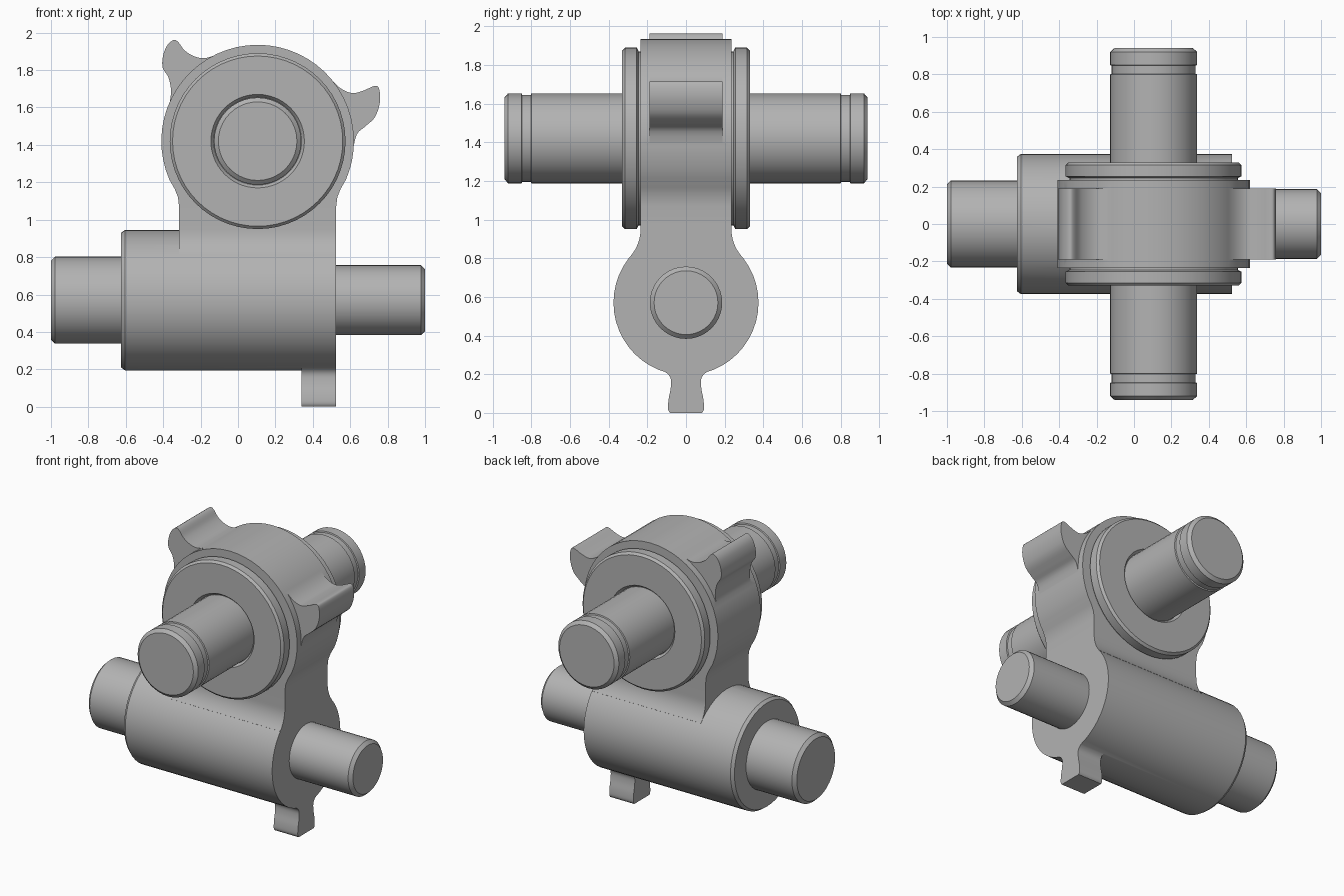
import bpy, bmesh, math
from mathutils import Matrix, Vector

if "Cube" in bpy.data.objects:
    bpy.data.objects.remove(bpy.data.objects["Cube"], do_unlink=True)

GREY = (0.45, 0.45, 0.45, 1)
steel = bpy.data.materials.new("plain grey steel")
steel.use_nodes = True
steel.diffuse_color = GREY
steel.node_tree.nodes["Principled BSDF"].inputs["Base Color"].default_value = GREY

CX, DRUM_Z, DRUM_R = 0.105, 1.42, 0.515
BARREL_Z, BARREL_R = 0.57, 0.375
HALF = 0.235            # half thickness of drum and neck
X0, X1 = CX - 0.42, CX + 0.42


def finish(bm, name):
    bmesh.ops.recalc_face_normals(bm, faces=bm.faces)
    mesh = bpy.data.meshes.new(name)
    bm.to_mesh(mesh)
    bm.free()
    mesh.materials.append(steel)
    obj = bpy.data.objects.new(name, mesh)
    bpy.context.collection.objects.link(obj)
    return obj


def smooth(obj):
    bpy.ops.object.select_all(action='DESELECT')
    obj.select_set(True)
    bpy.context.view_layer.objects.active = obj
    bpy.ops.object.shade_smooth_by_angle(angle=math.radians(30))


def prism(name, outline, axis, lo, hi):
    """Extrude an outline of (u, z) points along x or y."""
    bm = bmesh.new()
    place = (lambda u, z: (lo, u, z)) if axis == 'X' else (lambda u, z: (u, lo, z))
    face = bm.faces.new([bm.verts.new(place(u, z)) for u, z in outline])
    grown = bmesh.ops.extrude_face_region(bm, geom=[face])["geom"]
    shift = Vector((hi - lo, 0, 0) if axis == 'X' else (0, hi - lo, 0))
    bmesh.ops.translate(bm, vec=shift, verts=[v for v in grown if isinstance(v, bmesh.types.BMVert)])
    return finish(bm, name)


def lathe(name, profile, axis, centre, steps=40):
    """Turn a profile of (distance, radius) points about a line along axis."""
    along = Vector(axis)
    bm = bmesh.new()
    rings = []
    for d, r in profile:
        ring = []
        for i in range(steps):
            a = math.tau * i / steps
            side = Vector((along.y, along.x, 0)) * math.cos(a) + Vector((0, 0, math.sin(a)))
            ring.append(bm.verts.new(Vector(centre) + along * d + side * r))
        rings.append(ring)
    for a, b in zip(rings, rings[1:]):
        for i in range(steps):
            j = (i + 1) % steps
            bm.faces.new((a[i], a[j], b[j], b[i]))
    bm.faces.new(rings[0])
    bm.faces.new(rings[-1])
    return finish(bm, name)


def arc(cu, cz, r, start, end, n):
    angles = [math.radians(start + (end - start) * i / n) for i in range(n + 1)]
    return [(cu + r * math.cos(a), cz + r * math.sin(a)) for a in angles]


def mirrored(half, centre=0):
    """Close an outline by mirroring its right half about u = centre."""
    return half + [(2 * centre - u, z) for u, z in reversed(half)]


def smooth_path(points, n=4):
    """Catmull-Rom curve through points."""
    pts = [Vector(p) for p in [points[0]] + points + [points[-1]]]
    out = []
    for a, b, c, d in zip(pts, pts[1:], pts[2:], pts[3:]):
        for i in range(n):
            t = i / n
            out.append(tuple(0.5 * (2 * b + (c - a) * t + (2 * a - 5 * b + 4 * c - d) * t**2
                                    + (3 * b - a - 3 * c + d) * t**3)))
    return out + [points[-1]]


# Drum with straight neck running down into the barrel
top = arc(CX, DRUM_Z, DRUM_R, -23.5, 203.5, 36)
flare = [(CX + 0.444, 1.165), (CX + 0.426, 1.12), (X1, 1.07), (X1, 0.65)]
left_flare = [(2 * CX - u, z) for u, z in flare]
housing = prism("housing", top + left_flare + flare[::-1], 'Y', -HALF, HALF)

# Barrel, chamfered at its left end
barrel = lathe("barrel", [(-0.625, 0.36), (-0.605, BARREL_R), (X1, BARREL_R)],
               (1, 0, 0), (0, 0, BARREL_Z), 48)

# Concave fillets between neck and barrel
fillet = arc(HALF + 0.21, 0.95, 0.21, 180, 220.5, 8)
saddle = prism("saddle", mirrored(fillet + [(0.2, 0.7)]), 'X', X0, X1)

# Foot tab under the barrel
foot_half = smooth_path([(0.17, 0.238), (0.11, 0.213), (0.08, 0.18), (0.079, 0.13),
                         (0.09, 0.07), (0.093, 0.02), (0.083, 0.0)])
foot = prism("foot_tab", mirrored([(0.15, 0.35)] + foot_half), 'X', 0.34, X1)

# Two curled lugs on the drum
lug_left = smooth_path([(-0.375, 1.58), (-0.358, 1.68), (-0.372, 1.76), (-0.402, 1.81),
                        (-0.402, 1.87), (-0.38, 1.93), (-0.345, 1.96), (-0.32, 1.95),
                        (-0.285, 1.905), (-0.23, 1.872), (-0.17, 1.865), (-0.08, 1.895)])
lug_right = smooth_path([(0.48, 1.77), (0.545, 1.705), (0.61, 1.677), (0.67, 1.69),
                         (0.73, 1.715), (0.754, 1.7), (0.759, 1.63), (0.733, 1.55),
                         (0.68, 1.498), (0.635, 1.455), (0.61, 1.35)])
lugs = [prism("left_lug", lug_left + [(0.0, 1.6)], 'Y', -0.19, 0.19),
        prism("right_lug", lug_right + [(0.3, 1.5)], 'Y', -0.19, 0.19)]

# Fuse the casting into one solid
for part in [barrel, saddle, foot] + lugs:
    bpy.context.view_layer.objects.active = housing
    mod = housing.modifiers.new("fuse", 'BOOLEAN')
    mod.operation, mod.solver, mod.object = 'UNION', 'EXACT', part
    bpy.ops.object.modifier_apply(modifier=mod.name)
    bpy.data.objects.remove(part, do_unlink=True)
smooth(housing)

# Flanges and grooved cross pins, front and back
for side, word in ((-1, "front"), (1, "back")):
    centre = (CX, 0, DRUM_Z)
    smooth(lathe(word + "_flange", [(0.2, 0.45), (0.245, 0.45), (0.255, 0.47), (0.315, 0.47),
                                    (0.33, 0.455), (0.33, 0.25), (0.31, 0.235), (0.31, 0.1)],
                 (0, side, 0), centre, 56))
    smooth(lathe(word + "_pin", [(0.2, 0.233), (0.8, 0.233), (0.803, 0.225), (0.847, 0.225),
                                 (0.85, 0.233), (0.92, 0.233), (0.94, 0.21)],
                 (0, side, 0), centre))

# End pins on the barrel axis
for side, word, start, r in ((-1, "right", 0.5, 0.233), (1, "left", 0.45, 0.187)):
    smooth(lathe(word + "_end_pin", [(start, r), (0.978, r), (1.0, r - 0.022)],
                 (side, 0, 0), (0, 0, BARREL_Z)))
